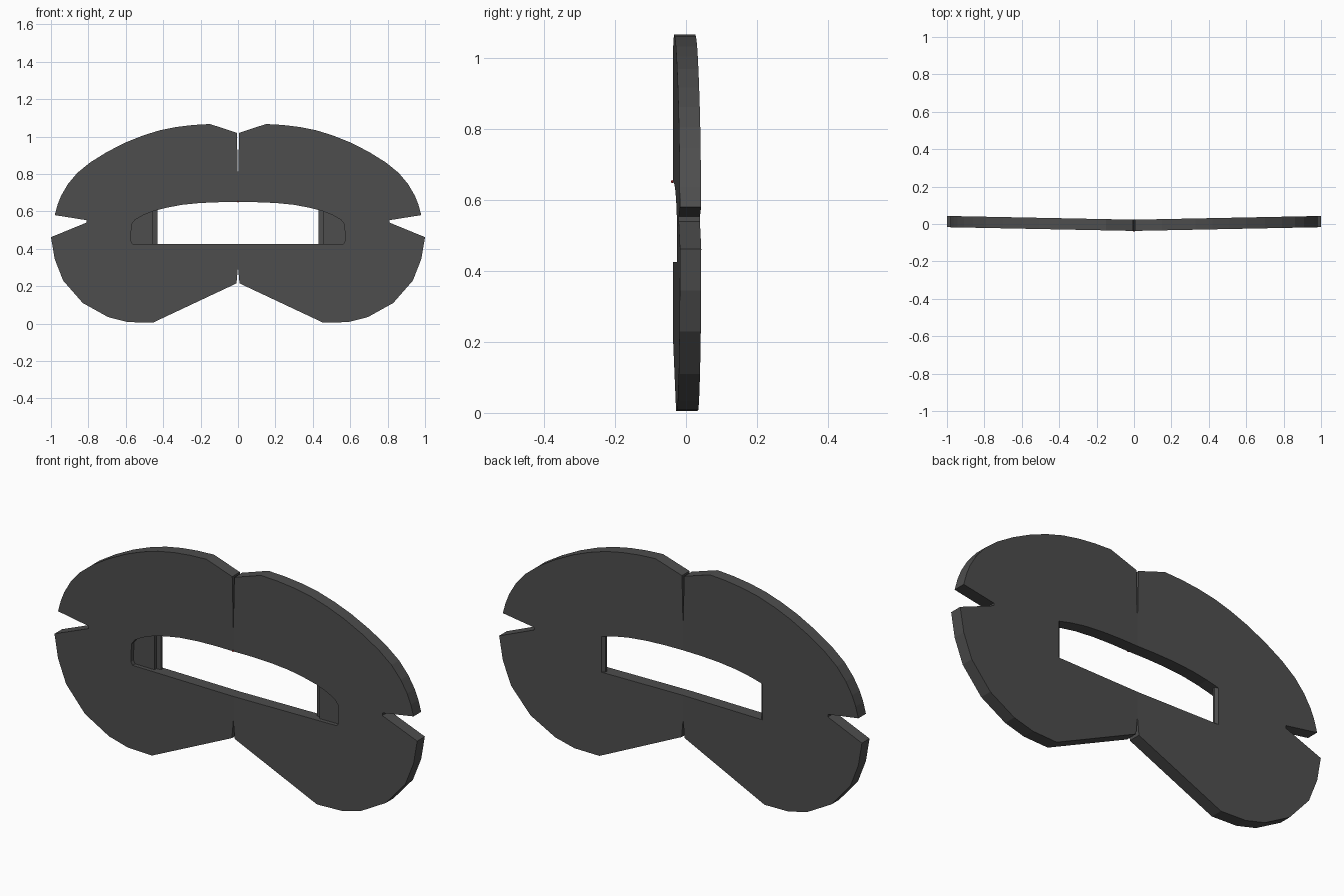
import bpy, bmesh

if "Cube" in bpy.data.objects:
    bpy.data.objects.remove(bpy.data.objects["Cube"])

SLOPE = 0.02      # each half leans back away from the centre fold
FRONT, BACK = -0.037, 0.023


def loft(name, rings):
    """Solid through stacked (y, [(x, z), ...]) outlines, leaned by SLOPE."""
    bm = bmesh.new()
    loops = [[bm.verts.new((x, y + SLOPE * x, z)) for x, z in pts] for y, pts in rings]
    n = len(loops[0])
    bm.faces.new(loops[0])
    bm.faces.new(loops[-1][::-1])
    for a, b in zip(loops, loops[1:]):
        for i in range(n):
            j = (i + 1) % n
            bm.faces.new((a[i], b[i], b[j], a[j]))
    bmesh.ops.recalc_face_normals(bm, faces=bm.faces[:])
    mesh = bpy.data.meshes.new(name)
    bm.to_mesh(mesh)
    bm.free()
    ob = bpy.data.objects.new(name, mesh)
    bpy.context.collection.objects.link(ob)
    return ob


def material(name, color):
    mat = bpy.data.materials.new(name)
    mat.diffuse_color = color
    mat.use_nodes = True
    mat.node_tree.nodes["Principled BSDF"].inputs["Base Color"].default_value = mat.diffuse_color
    return mat


# Right half outline, with centre slits and side notch
outline = [(0.006, 1.02), (0.15, 1.067), (0.24, 1.062), (0.33, 1.051), (0.42, 1.033),
           (0.51, 1.005), (0.60, 0.969), (0.70, 0.918), (0.79, 0.862), (0.86, 0.805),
           (0.91, 0.745), (0.945, 0.685), (0.965, 0.635), (0.98, 0.58),
           (0.81, 0.553), (0.81, 0.54), (1.0, 0.462), (0.98, 0.345), (0.935, 0.23),
           (0.83, 0.11), (0.695, 0.035), (0.59, 0.008), (0.455, 0.005),
           (0.008, 0.215), (0, 0.305), (0, 0.755)]
plate = loft("mask_plate", [(FRONT, outline), (BACK, outline)])

# Shallow front pocket with arched top
pocket = [(-0.1, 0.425), (-0.1, 0.65), (0.1, 0.649), (0.2, 0.645), (0.3, 0.635),
          (0.38, 0.62), (0.45, 0.602), (0.51, 0.578), (0.55, 0.555), (0.57, 0.53),
          (0.572, 0.44), (0.563, 0.425)]
pocket_cutter = loft("pocket_cutter", [(-0.1, pocket), (FRONT + 0.02, pocket)])


# Through opening with a narrow neck
def window(w):
    return [(-0.1, 0.425), (-0.1, 0.65), (0.1, 0.649), (0.2, 0.645), (0.3, 0.635),
            (0.38, 0.62), (w, 0.62 - (w - 0.38) * 0.257), (w, 0.425)]


window_cutter = loft("window_cutter", [
    (-0.1, window(0.455)), (-0.002, window(0.455)), (0.0, window(0.43)),
    (0.012, window(0.43)), (BACK, window(0.443)), (0.1, window(0.443))])

for cutter in (pocket_cutter, window_cutter):
    mod = plate.modifiers.new("cut", 'BOOLEAN')
    mod.operation = 'DIFFERENCE'
    mod.solver = 'EXACT'
    mod.object = cutter

# Bake the cuts, open the centre plane, then mirror
mesh = bpy.data.meshes.new_from_object(plate.evaluated_get(bpy.context.evaluated_depsgraph_get()))
plate.modifiers.clear()
plate.data = mesh
for cutter in (pocket_cutter, window_cutter):
    bpy.data.objects.remove(cutter)
bm = bmesh.new()
bm.from_mesh(mesh)
seam = [f for f in bm.faces if all(abs(v.co.x) < 1e-4 for v in f.verts)]
bmesh.ops.delete(bm, geom=seam, context='FACES')
bm.to_mesh(mesh)
bm.free()
mirror = plate.modifiers.new("mirror", 'MIRROR')
mirror.merge_threshold = 0.0005
plate.data.materials.clear()
plate.data.materials.append(material("dark_grey", (0.075, 0.075, 0.075, 1)))

# Tiny red marker on the fold above the opening
bpy.ops.mesh.primitive_uv_sphere_add(segments=8, ring_count=6, radius=0.004,
                                     location=(0, -0.039, 0.652))
marker = bpy.context.object
marker.name = "centre_marker"
marker.data.materials.append(material("red", (0.6, 0.02, 0.02, 1)))
